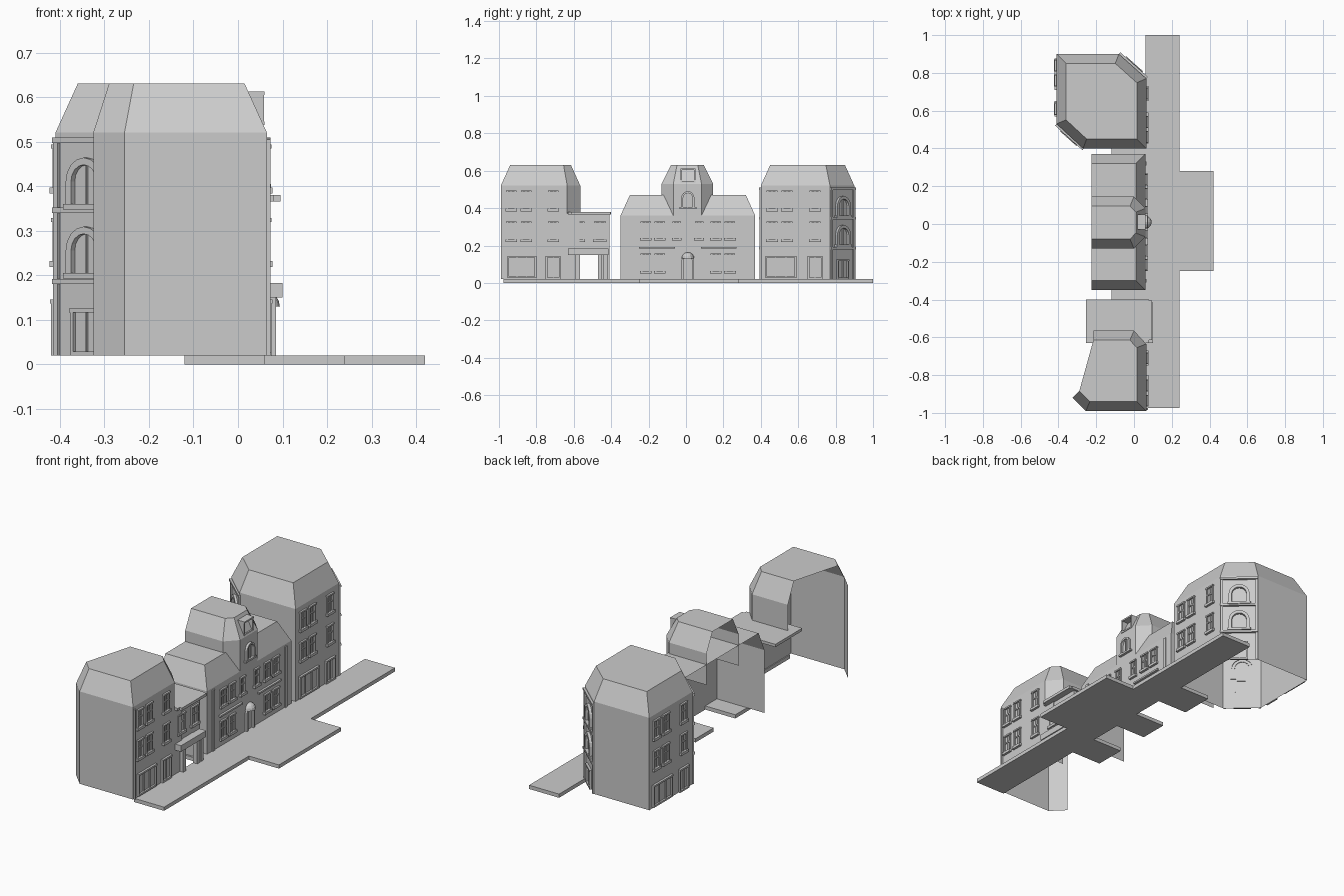
import bpy, bmesh, math
from mathutils import Vector, Matrix

if "Cube" in bpy.data.objects:
    bpy.data.objects.remove(bpy.data.objects["Cube"])


class Part:
    """Collects geometry for one named object."""
    def __init__(self, name):
        self.name, self.bm = name, bmesh.new()
        self.frame(None)

    def frame(self, wall):
        # local axes: u along a wall, d outward, z up
        if wall is None:
            self.o, self.u, self.n = Vector((0, 0, 0)), Vector((1, 0, 0)), Vector((0, 1, 0))
        else:
            a, b = Vector((*wall[0], 0)), Vector((*wall[1], 0))
            self.o, self.u = a, (b - a).normalized()
            self.n = Vector((self.u.y, -self.u.x, 0))

    def v(self, u, d, z):
        return self.bm.verts.new(self.o + self.u * u + self.n * d + Vector((0, 0, z)))

    def box(self, u0, u1, d0, d1, z0, z1):
        c = [self.v(u, d, z) for z in (z0, z1) for u, d in ((u0, d0), (u1, d0), (u1, d1), (u0, d1))]
        for f in ((0, 3, 2, 1), (4, 5, 6, 7), (0, 1, 5, 4), (1, 2, 6, 5), (2, 3, 7, 6), (3, 0, 4, 7)):
            self.bm.faces.new([c[i] for i in f])

    def arch(self, u, z0, spring, r, w, d, n=8):
        # arched surround: two legs and a half ring
        rings = []
        for rad, dep in ((r + w, -.003), (r + w, d), (r, d), (r, -.003)):
            pts = [(u + rad, z0)] + [(u + rad * math.cos(math.pi * i / n), spring + rad * math.sin(math.pi * i / n))
                                     for i in range(n + 1)] + [(u - rad, z0)]
            rings.append([self.v(x, dep, z) for x, z in pts])
        for a, b in zip(rings, rings[1:]):
            for i in range(len(a) - 1):
                self.bm.faces.new((a[i], a[i + 1], b[i + 1], b[i]))

    def window(self, u, z0, w, h):
        # frame, cross bars, sill and lintel
        t = .007
        self.box(u - w / 2, u - w / 2 + t, 0, .007, z0, z0 + h)
        self.box(u + w / 2 - t, u + w / 2, 0, .007, z0, z0 + h)
        self.box(u - w / 2, u + w / 2, 0, .005, z0 + h * .55, z0 + h * .55 + t)
        self.box(u - .002, u + .002, 0, .004, z0, z0 + h)
        self.box(u - w / 2 - .006, u + w / 2 + .006, 0, .013, z0 - .014, z0)
        self.box(u - w / 2 - .003, u + w / 2 + .003, 0, .01, z0 + h, z0 + h + .008)

    def opening(self, u0, u1, z0, z1, bars=0):
        # shop window or door casing
        t = .009
        self.box(u0, u0 + t, 0, .01, z0, z1)
        self.box(u1 - t, u1, 0, .01, z0, z1)
        self.box(u0, u1, 0, .012, z1 - t, z1)
        self.box(u0, u1, 0, .01, z0, z0 + t)
        for i in range(bars):
            x = u0 + (u1 - u0) * (i + 1) / (bars + 1)
            self.box(x - .002, x + .002, 0, .006, z0, z1)

    def shell(self, pts, z0, z1, ztop=None, inset=.05, closed=False):
        # wall ring along a footprint, optionally with a mansard roof
        n = len(pts)
        P = [Vector(p) for p in pts]
        edges = n if closed else n - 1
        nor = []
        for i in range(edges):
            e = (P[(i + 1) % n] - P[i]).normalized()
            nor.append(Vector((e.y, -e.x)))
        rings = [[self.bm.verts.new((p.x, p.y, z)) for p in P] for z in (z0, z1)]
        if ztop:
            top = []
            for i, p in enumerate(P):
                a = nor[i - 1] if (closed or i > 0) else nor[0]
                b = nor[i % edges] if (closed or i < n - 1) else nor[-1]
                q = p - (a + b) * inset / (1 + a.dot(b))
                top.append(self.bm.verts.new((q.x, q.y, ztop)))
            rings.append(top)
            self.bm.faces.new(top)
        for a, b in zip(rings, rings[1:]):
            for i in range(edges):
                j = (i + 1) % n
                self.bm.faces.new((a[i], a[j], b[j], b[i]))

    def done(self):
        me = bpy.data.meshes.new(self.name)
        bmesh.ops.recalc_face_normals(self.bm, faces=self.bm.faces)
        self.bm.to_mesh(me)
        self.bm.free()
        ob = bpy.data.objects.new(self.name, me)
        bpy.context.collection.objects.link(ob)
        return ob


# pavement with front apron and three rear stubs
p = Part("pavement")
p.box(.06, .24, -.975, 1, 0, .02)
p.box(.24, .42, -.25, .28, 0, .02)
for y0, y1 in ((-.42, -.25), (-.065, .09), (.27, .45)):
    p.box(-.12, .06, y0, y1, 0, .02)
p.done()

FACADE = ((.065, 0), (.065, 1))     # u equals y on the street front

# left tall house, open at the back
p = Part("left_house")
p.shell([(-.325, -.92), (-.255, -.99), (.065, -.99), (.065, -.57), (0, -.57)], .02, .37)
p.shell([(-.325, -.92), (-.255, -.99), (.065, -.99), (.065, -.635), (0, -.565), (-.215, -.565)], .37, .52, .63)
p.done()
p = Part("left_house_trim")
p.frame(FACADE)
for z in (.232, .397):
    for y in (-.935, -.855, -.71):
        p.window(y, z, .05, .088)
p.opening(-.955, -.80, .025, .145, 2)
p.opening(-.75, -.67, .02, .145, 1)
p.box(-.985, -.975, 0, .008, .02, .505)
p.done()

# lower annex with terrace roof, canopy and posts
p = Part("annex")
p.shell([(.06, -.635), (.06, -.41), (-.04, -.41)], .185, .37)
p.box(-.255, .08, -.63, -.40, .365, .38)
p.box(.08, .095, -.615, -.405, .365, .38)
p.box(.05, .1, -.63, -.415, .15, .183)
for y in (-.59, -.47, -.44):
    p.box(.06, .085, y, y + .022, .02, .15)
p.shell([(.06, -.47), (.06, -.41), (-.04, -.41)], .02, .185)
p.done()
p = Part("annex_windows")
p.frame(((.06, 0), (.06, 1)))
for y in (-.575, -.46):
    p.window(y, .232, .06, .088)
p.done()

# central house with mansard roof
p = Part("central_house")
p.shell([(-.225, -.35), (.06, -.35), (.06, .37), (-.225, .37)], .02, .36, .47)
p.done()
p = Part("central_tower")
p.shell([(-.225, -.13), (0, -.13), (.06, -.068), (.06, .083), (0, .145), (-.225, .145)], .36, .53, .63)
p.done()
p = Part("central_trim")
p.frame(((.06, .01), (.06, 1)))
for s in (-1, 1):
    for u in (.15, .225):
        p.window(s * u, .24, .05, .08)
        p.window(s * u, .065, .05, .085)
    p.window(s * .06, .24, .04, .08)
    a, b = sorted((s * .07, s * .26))
    p.box(a, b, 0, .012, .183, .192)
    p.box(s * .31 - .01, s * .31 + .01, 0, .006, .02, .35)
p.arch(0, .02, .12, .022, .012, .012)       # entrance
p.arch(0, .405, .455, .025, .01, .012)      # tower window
p.box(-.045, .045, 0, .014, .395, .405)
p.box(-.002, .002, 0, .006, .405, .48)
# dormer in the tower roof
for a, b in ((-.04, -.032), (.032, .04)):
    p.box(a, b, -.05, -.002, .54, .61)
p.box(-.04, .04, -.05, 0, .605, .613)
p.box(-.04, .04, -.05, 0, .537, .545)
p.done()

# rounded hood over the entrance
p = Part("entrance_hood")
bmesh.ops.create_uvsphere(p.bm, u_segments=12, v_segments=8, radius=.034,
                          matrix=Matrix.Translation((.06, .01, .13)))
bmesh.ops.bisect_plane(p.bm, geom=p.bm.verts[:] + p.bm.edges[:] + p.bm.faces[:],
                       plane_co=(0, 0, .13), plane_no=(0, 0, 1), clear_inner=True)
p.done()

# corner house: two chamfers, identical front and rear facades
ring = [(-.41, .53), (-.27, .4), (.065, .4), (.065, .77), (-.08, .9), (-.41, .9)]
p = Part("corner_house")
p.shell(ring, .02, .52, .63, closed=True)
p.done()
for side in ("front", "rear"):
    p = Part("corner_house_trim_" + side)
    p.frame(((.065, .4), (.065, .77)))
    for z in (.232, .397):
        for u in (.06, .14, .29):
            p.window(u, z, .052, .088)
    p.opening(.025, .19, .025, .145, 2)
    p.opening(.25, .33, .02, .145, 1)
    # chamfered corner with stacked arches
    p.frame(((.065, .77), (-.08, .9)))
    w = math.hypot(.145, .13)
    for z in (.18, .34, .497):
        p.box(0, w, 0, .012, z, z + .012)
    for z in (.205, .36):
        p.arch(w / 2, z, z + .05, .038, .016, .014)
        p.box(w / 2 - .06, w / 2 + .06, 0, .017, z - .012, z)
        p.box(w / 2 - .002, w / 2 + .002, 0, .006, z, z + .088)
    p.opening(w / 2 - .045, w / 2 + .045, .02, .125, 1)
    for u in (0, w - .014):
        p.box(u, u + .014, 0, .008, .02, .5)
    ob = p.done()
    if side == "rear":
        c = Vector((-.1725, .65, 0))
        ob.data.transform(Matrix.Translation(c) @ Matrix.Rotation(math.pi, 4, 'Z') @ Matrix.Translation(-c))
